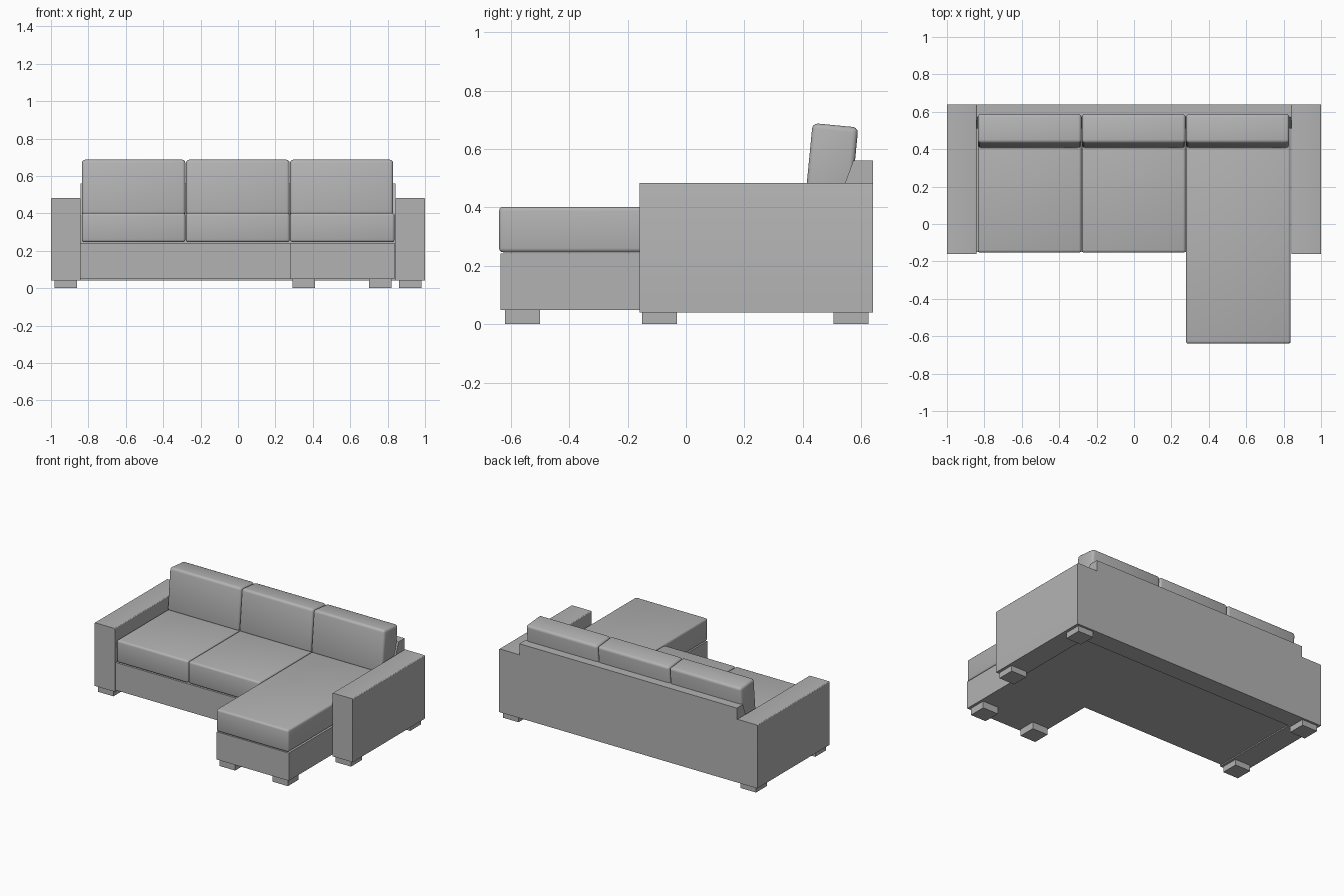
import bpy
import bmesh
from mathutils import Matrix, Vector

cube = bpy.data.objects.get("Cube")
if cube:
    bpy.data.objects.remove(cube, do_unlink=True)

# One upholstery colour
grey = bpy.data.materials.new("grey_fabric")
grey.use_nodes = True
colour = (0.45, 0.45, 0.45, 1)
grey.diffuse_color = colour
grey.node_tree.nodes["Principled BSDF"].inputs["Base Color"].default_value = colour


def finish(name, bm):
    bmesh.ops.recalc_face_normals(bm, faces=bm.faces)
    mesh = bpy.data.meshes.new(name)
    bm.to_mesh(mesh)
    bm.free()
    mesh.materials.append(grey)
    obj = bpy.data.objects.new(name, mesh)
    bpy.context.collection.objects.link(obj)
    return obj


def smooth(obj):
    bpy.ops.object.select_all(action='DESELECT')
    obj.select_set(True)
    bpy.context.view_layer.objects.active = obj
    bpy.ops.object.shade_smooth_by_angle()


def box(name, x, y, z, bevel=0.0, long_top_edges=False):
    """Box from (min, max) ranges, with rounded edges if wanted."""
    bm = bmesh.new()
    centre = Vector([sum(r) / 2 for r in (x, y, z)])
    size = [r[1] - r[0] for r in (x, y, z)]
    bmesh.ops.create_cube(bm, size=1, matrix=Matrix.Translation(centre) @ Matrix.Diagonal((*size, 1)))
    if bevel:
        edges = list(bm.edges)
        if long_top_edges:
            edges = [e for e in edges if all(v.co.z > centre.z for v in e.verts)
                     and abs(e.verts[0].co.y - e.verts[1].co.y) > size[1] / 2]
        bmesh.ops.bevel(bm, geom=edges, offset=bevel, segments=3, profile=0.5, affect='EDGES')
    obj = finish(name, bm)
    if bevel:
        smooth(obj)
    return obj


def extrude_profile(name, points, x0, x1):
    """Side profile of (y, z) points swept along x."""
    bm = bmesh.new()
    face = bm.faces.new([bm.verts.new((x0, y, z)) for y, z in points])
    swept = bmesh.ops.extrude_face_region(bm, geom=[face])["geom"]
    verts = [g for g in swept if isinstance(g, bmesh.types.BMVert)]
    bmesh.ops.translate(bm, verts=verts, vec=(x1 - x0, 0, 0))
    return finish(name, bm)


# Frame: arms, sloped back, seat base and chaise base
INNER = 0.842
for side, s in (("left", 1), ("right", -1)):
    box(side + "_arm", sorted((s * INNER, s)), (-0.16, 0.64), (0.04, 0.483), 0.007, True)
extrude_profile("backrest", [(0.64, 0.04), (0.64, 0.56), (0.573, 0.56), (0.51, 0.39), (0.51, 0.04)], -INNER, INNER)
box("seat_base", (-INNER, 0.28), (-0.15, 0.52), (0.048, 0.242))
box("chaise_base", (0.28, 0.838), (-0.635, 0.52), (0.048, 0.242))

# Seat and back cushions
edges = [-0.836, -0.28, 0.277, 0.838]
for i, name in enumerate(("right", "middle", "left")):
    x = (edges[i] + 0.001, edges[i + 1] - 0.001)
    front = -0.64 if name == "left" else -0.153
    box(name + "_seat_cushion", x, (front, 0.52), (0.246, 0.402), 0.014)

    # Back cushions lean backwards about their lower front edge
    back_x = (x[0], min(x[1], 0.83))
    cushion = box(name + "_back_cushion", back_x, (0, 0.157), (0, 0.298), 0.018)
    cushion.data.transform(Matrix.Translation((0, 0.405, 0.392)) @ Matrix.Rotation(-0.096, 4, 'X'))

# Square block feet
HALF = 0.06
for name, x, y, top in (
        ("front_left", 0.92, -0.09, 0.042), ("front_right", -0.92, -0.09, 0.042),
        ("back_left", 0.92, 0.565, 0.042), ("back_right", -0.92, 0.565, 0.042),
        ("chaise_left", 0.76, -0.56, 0.05), ("chaise_right", 0.352, -0.56, 0.05)):
    box(name + "_foot", (x - HALF, x + HALF), (y - HALF, y + HALF), (0, top))
